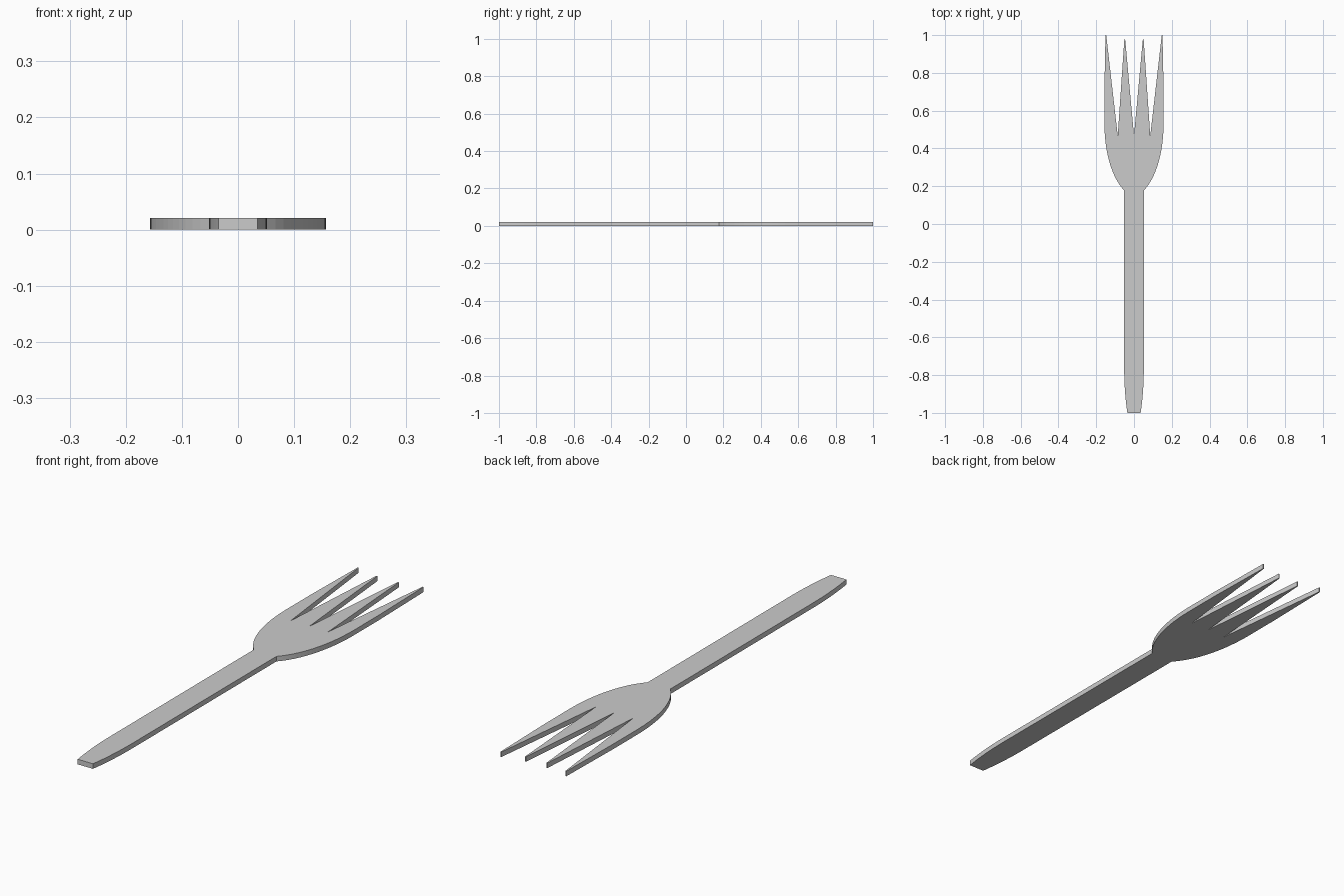
import bpy, bmesh
from mathutils import Vector
from mathutils.geometry import interpolate_bezier

if "Cube" in bpy.data.objects:
    bpy.data.objects.remove(bpy.data.objects["Cube"])

THICKNESS = 0.021


def curve(a, b, c, d, n):
    return [(p.x, p.y) for p in interpolate_bezier(*[Vector((*q, 0)) for q in (a, b, c, d)], n)]


# Right half of the outline: handle end, handle side, bowl shoulder
half = curve((0.035, -1), (0.043, -0.95), (0.051, -0.87), (0.052, -0.78), 7)
half += curve((0.052, 0.177), (0.12, 0.25), (0.155, 0.38), (0.157, 0.53), 14)

# Outer tine, notch, inner tine
half += [(0.157, 0.70), (0.151, 1.0), (0.147, 1.0), (0.086, 0.467),
         (0.051, 0.98), (0.047, 0.98)]

# Close over the centre notch and mirror to the left half
outline = half + [(0, 0.467)] + [(-x, y) for x, y in reversed(half)]

# Extrude the flat outline into a solid plate
bm = bmesh.new()
face = bm.faces.new([bm.verts.new((x, y, 0)) for x, y in outline])
top = bmesh.ops.extrude_face_region(bm, geom=[face], use_keep_orig=True)
bmesh.ops.translate(bm, vec=(0, 0, THICKNESS),
                    verts=[g for g in top["geom"] if isinstance(g, bmesh.types.BMVert)])
bmesh.ops.recalc_face_normals(bm, faces=bm.faces[:])

mesh = bpy.data.meshes.new("fork")
bm.to_mesh(mesh)
bm.free()
fork = bpy.data.objects.new("fork", mesh)
bpy.context.collection.objects.link(fork)
